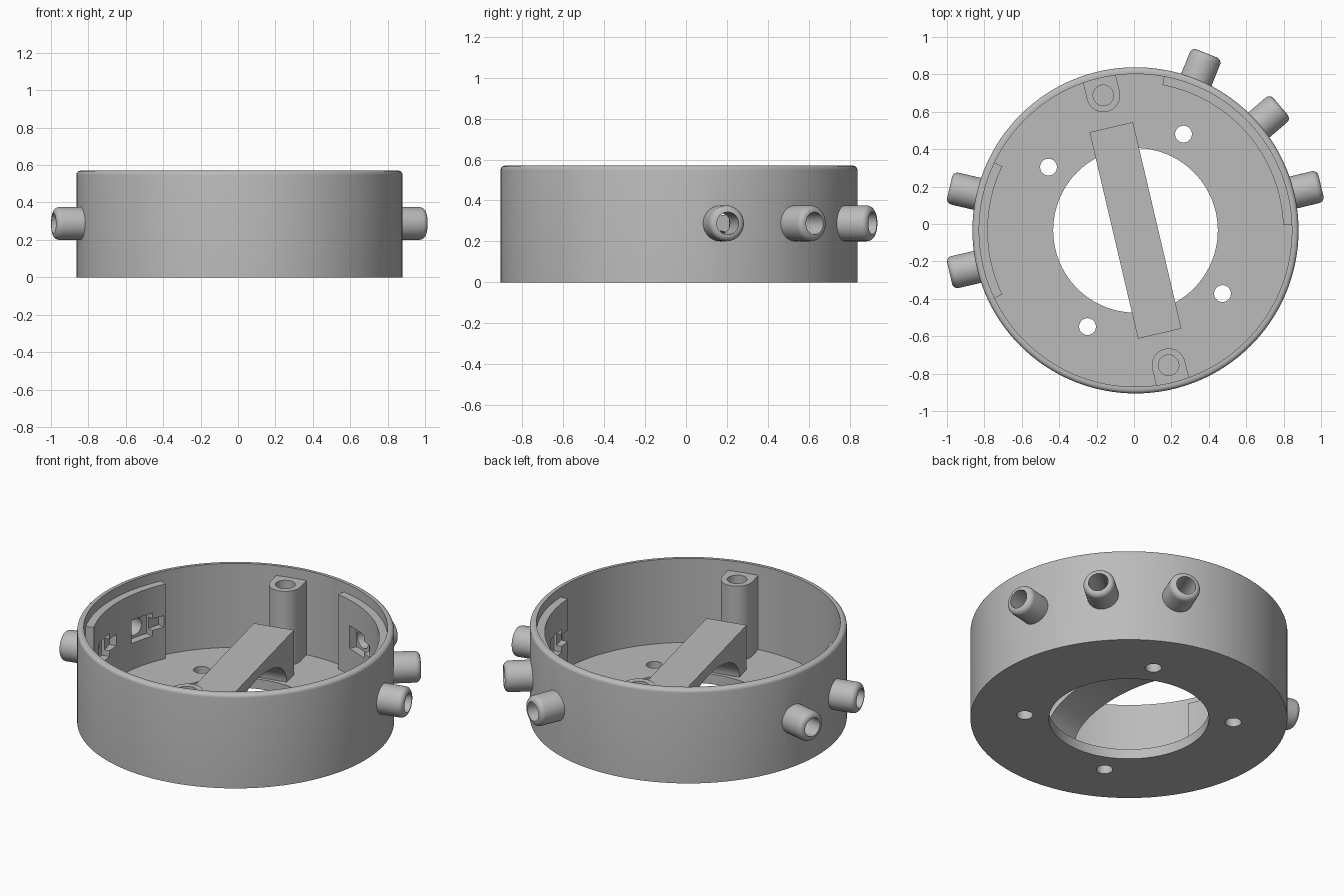
import bpy, bmesh
from math import pi, sin, cos, radians
from mathutils import Matrix, Vector

if "Cube" in bpy.data.objects:
    bpy.data.objects.remove(bpy.data.objects["Cube"], do_unlink=True)

CENTRE = Vector((0.008, -0.034, 0))
R_OUT, R_IN, R_HOLE, R_PLATE = 0.872, 0.836, 0.44, 0.79
HEIGHT, FLOOR, TUBE_Z, BORE = 0.57, 0.06, 0.288, 0.055
TILT = radians(13.2)
RIGHT_TUBES, LEFT_TUBES = (13.5, 40.5, 68), (167, 193)

grey = bpy.data.materials.new("plain grey")
grey.use_nodes = True
grey.diffuse_color = (0.5, 0.5, 0.5, 1)
grey.node_tree.nodes["Principled BSDF"].inputs["Base Color"].default_value = (0.5, 0.5, 0.5, 1)


def make(name, bm):
    bmesh.ops.recalc_face_normals(bm, faces=bm.faces)
    mesh = bpy.data.meshes.new(name)
    bm.to_mesh(mesh)
    bm.free()
    mesh.materials.append(grey)
    ob = bpy.data.objects.new(name, mesh)
    ob.location = CENTRE
    bpy.context.collection.objects.link(ob)
    return ob


def lathe(profile, steps):
    bm = bmesh.new()
    vs = [bm.verts.new((r, 0, z)) for r, z in profile]
    es = [bm.edges.new((vs[i - 1], vs[i])) for i in range(len(vs))]
    bmesh.ops.spin(bm, geom=vs + es, cent=(0, 0, 0), axis=(0, 0, 1),
                   angle=2 * pi, steps=steps, use_merge=True)
    bmesh.ops.remove_doubles(bm, verts=bm.verts, dist=1e-5)
    return bm


def extrude(points, vec):
    bm = bmesh.new()
    face = bm.faces.new([bm.verts.new(p) for p in points])
    out = bmesh.ops.extrude_face_region(bm, geom=[face])
    moved = [g for g in out["geom"] if isinstance(g, bmesh.types.BMVert)]
    bmesh.ops.translate(bm, verts=moved, vec=vec)
    return bm


def radial(deg, r, z):
    """Frame whose local x points outward at the given bearing."""
    return Matrix.Rotation(radians(deg), 4, 'Z') @ Matrix.Translation((r, 0, z))


def add_cylinder(bm, matrix, r, depth):
    bmesh.ops.create_cone(bm, cap_ends=True, segments=32, radius1=r, radius2=r,
                          depth=depth, matrix=matrix)


def add_box(bm, deg, x, y, z):
    mid = [(a + b) / 2 for a, b in (x, y, z)]
    size = [b - a for a, b in (x, y, z)]
    bmesh.ops.create_cube(bm, size=1, matrix=Matrix.Rotation(radians(deg), 4, 'Z')
                          @ Matrix.Translation(mid) @ Matrix.Diagonal((*size, 1)))


def cut(ob, bm):
    cutter = make("cutter", bm)
    cutter.hide_render = True
    mod = ob.modifiers.new("cut", 'BOOLEAN')
    mod.operation, mod.solver, mod.object = 'DIFFERENCE', 'EXACT', cutter
    bpy.context.view_layer.objects.active = ob
    bpy.ops.object.modifier_apply(modifier=mod.name)
    bpy.data.objects.remove(cutter, do_unlink=True)


LAY = Matrix.Rotation(pi / 2, 4, 'Y')

# Round housing: wall with a rounded rim, floor with a large opening
f = 0.022
rim = [(R_OUT - f + f * cos(a), HEIGHT - f + f * sin(a))
       for a in (i * pi / 10 for i in range(6))]
housing = make("housing", lathe([(R_HOLE, 0), (R_OUT, 0)] + rim
               + [(R_IN, HEIGHT), (R_IN, FLOOR), (R_HOLE, FLOOR)], 128))
holes = bmesh.new()
for deg in (63.5, 144, 243.5, 324):
    add_cylinder(holes, radial(deg, 0.575, 0.03), 0.045, 0.2)
for deg in RIGHT_TUBES + LEFT_TUBES:
    add_cylinder(holes, radial(deg, 0.86, TUBE_Z) @ LAY, BORE, 0.2)
cut(housing, holes)

# Cable tubes on the outside, with rounded tips
R_TUBE, TIP, g = 0.0875, 1.02, 0.03
nose = [(R_TUBE - g + g * cos(a), TIP - g + g * sin(a))
        for a in (i * pi / 10 for i in range(6))]
for i, deg in enumerate(RIGHT_TUBES + LEFT_TUBES):
    bm = lathe([(BORE, 0.85), (R_TUBE, 0.85)] + nose + [(BORE, TIP)], 40)
    bm.transform(radial(deg, 0, TUBE_Z) @ LAY)
    make(f"cable_tube_{i + 1}", bm)

# Thickened wall pads with stepped pockets behind the tubes
for name, a0, a1, tubes in (("left_wall_pad", 2, 79.5, RIGHT_TUBES),
                            ("right_wall_pad", 154.3, 205.7, LEFT_TUBES)):
    n = int((a1 - a0) / 2.5)
    arc = [radians(a0 + (a1 - a0) * i / n) for i in range(n + 1)]
    pts = [(R_PLATE * cos(a), R_PLATE * sin(a), FLOOR - 0.01) for a in arc]
    pts += [(0.85 * cos(a), 0.85 * sin(a), FLOOR - 0.01) for a in reversed(arc)]
    pad = make(name, extrude(pts, (0, 0, 0.463)))
    main, slot = bmesh.new(), bmesh.new()
    for deg in tubes:
        add_box(main, deg, (0.7, 0.87), (-0.09, 0.062), (TUBE_Z - 0.07, TUBE_Z + 0.07))
        add_box(slot, deg, (0.7, 0.816), (-0.165, 0), (TUBE_Z - 0.035, TUBE_Z + 0.035))
    cut(pad, main)
    cut(pad, slot)

# Two screw posts, rounded inward and merged into the wall
for name, deg in (("back_post", 90 + 13.4), ("front_post", 270 + 13.8)):
    r, w = 0.742, 0.09
    pts = [(0.845, -w, 0.05), (0.845, w, 0.05)]
    pts += [(r - w * sin(a), w * cos(a), 0.05) for a in (i * pi / 16 for i in range(17))]
    bm = extrude(pts, (0, 0, 0.46))
    bm.transform(Matrix.Rotation(radians(deg), 4, 'Z'))
    post = make(name, bm)
    hole = bmesh.new()
    add_cylinder(hole, radial(deg, r, 0.4), BORE, 0.5)
    cut(post, hole)

# Arched bridge across the floor opening
half, top, rise = 0.567, 0.33, 0.21
pts = [(-half, 0, FLOOR - 0.002), (-half, 0, top), (half, 0, top), (half, 0, FLOOR - 0.002)]
pts += [(0.46 * cos(a), 0, FLOOR - 0.002 + rise * sin(a))
        for a in (i * pi / 32 for i in range(33))]
bm = extrude(pts, (0, 0.238, 0))
bm.transform(Matrix.Rotation(pi / 2 + TILT, 4, 'Z') @ Matrix.Translation((0, -0.119, 0)))
make("bridge", bm)

# Smooth the curved walls and keep the corners sharp
bpy.ops.object.select_all(action='DESELECT')
for ob in bpy.context.collection.objects:
    if ob.type == 'MESH':
        ob.select_set(True)
        bpy.context.view_layer.objects.active = ob
bpy.ops.object.shade_smooth_by_angle(angle=radians(30))
